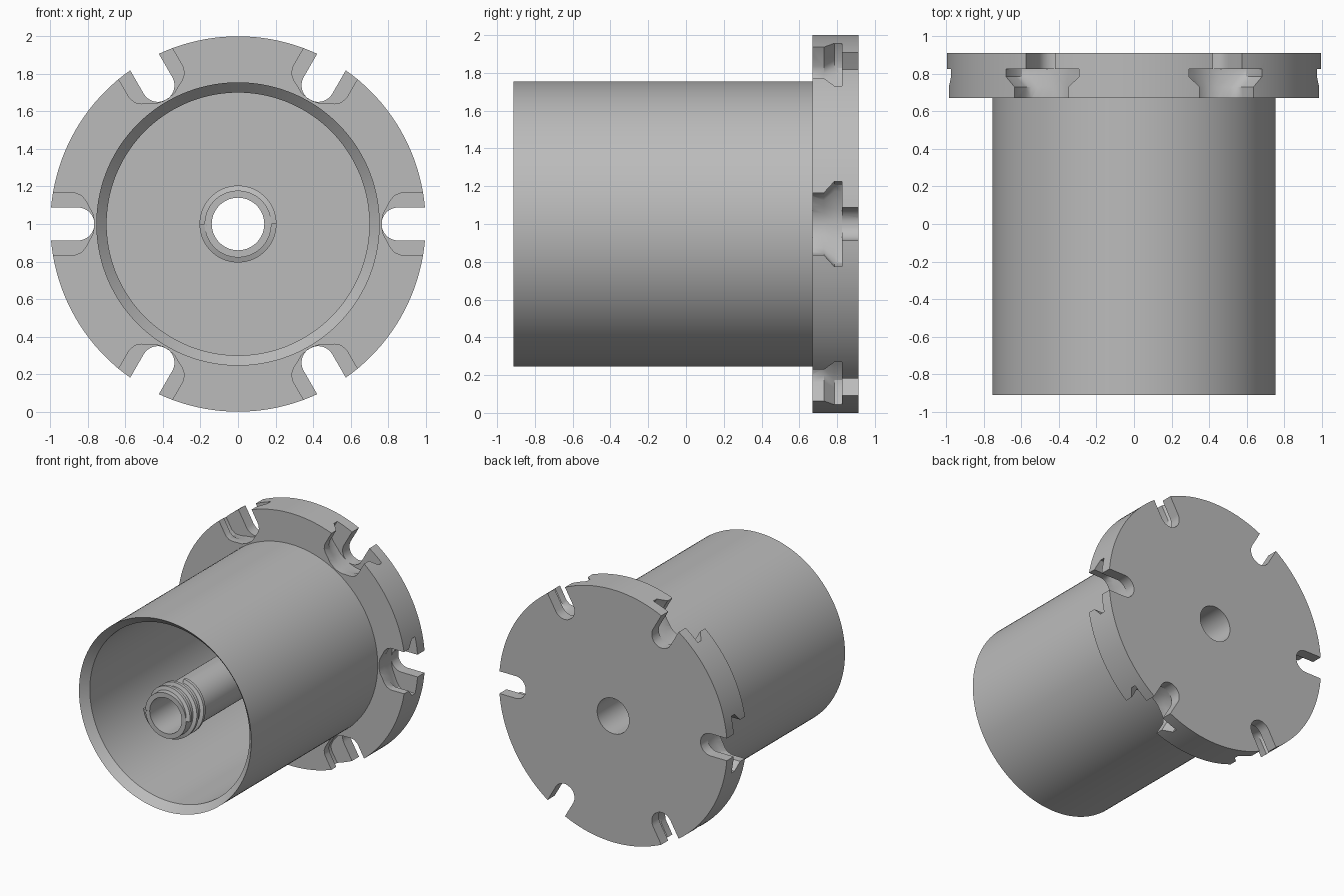
import bpy
import bmesh
from math import cos, sin, pi, radians

cube = bpy.data.objects.get("Cube")
if cube:
    bpy.data.objects.remove(cube, do_unlink=True)

AXIS_Z = 1.0
grey = bpy.data.materials.new("plain grey")
grey.use_nodes = True
grey.diffuse_color = (0.5, 0.5, 0.5, 1)
grey.node_tree.nodes["Principled BSDF"].inputs["Base Color"].default_value = (0.5, 0.5, 0.5, 1)


def polar(r, a, y):
    """Point around the part's long axis."""
    return (r * cos(a), y, AXIS_Z + r * sin(a))


def loft(name, rings, closed=False):
    """Skin matching rings of points; cap the ends unless closed."""
    bm = bmesh.new()
    rows = [[bm.verts.new(p) for p in ring] for ring in rings]
    n = len(rows[0])
    pairs = list(zip(rows, rows[1:]))
    if closed:
        pairs.append((rows[-1], rows[0]))
    else:
        bm.faces.new(rows[0])
        bm.faces.new(rows[-1])
    for a, b in pairs:
        for i in range(n):
            j = (i + 1) % n
            bm.faces.new((a[i], a[j], b[j], b[i]))
    bmesh.ops.recalc_face_normals(bm, faces=bm.faces)
    mesh = bpy.data.meshes.new(name)
    bm.to_mesh(mesh)
    bm.free()
    mesh.materials.append(grey)
    obj = bpy.data.objects.new(name, mesh)
    bpy.context.collection.objects.link(obj)
    return obj


def revolve(name, profile, steps=144):
    """Turn a closed (radius, y) profile around the axis."""
    return loft(name, [[polar(r, 2 * pi * k / steps, y) for r, y in profile]
                       for k in range(steps)], closed=True)


def activate(obj):
    bpy.ops.object.select_all(action="DESELECT")
    obj.select_set(True)
    bpy.context.view_layer.objects.active = obj


def smooth(obj):
    activate(obj)
    bpy.ops.object.shade_smooth_by_angle(angle=radians(30))


def cut(obj, cutter):
    cutter.hide_render = True
    mod = obj.modifiers.new("cut", "BOOLEAN")
    mod.operation = "DIFFERENCE"
    mod.solver = "EXACT"
    mod.object = cutter
    activate(obj)
    bpy.ops.object.modifier_apply(modifier=mod.name)
    bpy.data.objects.remove(cutter, do_unlink=True)


def slot_cutter(name, half_outline, layers, angle):
    """Radial slot: (radius, width) outline mirrored, lofted over (y, half width)."""
    outline = half_outline + [(r, -w) for r, w in reversed(half_outline)]
    c, s = cos(angle), sin(angle)
    return loft(name, [[(r * c - w * h * s, y, AXIS_Z + r * s + w * h * c)
                        for r, w in outline] for y, h in layers])


# Flange disc with bore
flange = revolve("flange", [(0.14, 0.67), (1.0, 0.67), (1.0, 0.912), (0.14, 0.912)])

# Six rounded through slots, each with an undercut pocket at the front
round_end = [(1.2, 1.0)] + [(0.853 - 0.088 * sin(t * pi / 16), cos(t * pi / 16)) for t in range(8)]
pocket_end = [(1.2, 1.0), (0.87, 1.0), (0.835, 0.92), (0.812, 0.76),
              (0.795, 0.56), (0.775, 0.35), (0.766, 0.1)]
for k in range(6):
    angle = k * pi / 3
    cut(flange, slot_cutter("slot_cutter", round_end, [(0.5, 0.088), (1.0, 0.088)], angle))
    cut(flange, slot_cutter("pocket_cutter", pocket_end,
                            [(0.5, 0.165), (0.73, 0.165), (0.785, 0.225), (0.825, 0.225)], angle))
smooth(flange)

# Open cup with bevelled mouth
cup = revolve("cup", [(0.755, 0.7), (0.755, -0.912), (0.70, -0.855), (0.70, 0.7)])
smooth(cup)

# Central tube
tube = revolve("central_tube", [(0.14, 0.7), (0.14, -0.905), (0.178, -0.905), (0.178, 0.7)], 72)
smooth(tube)

# Two-start thread at the tube tip
section = [(0.165, -0.026), (0.205, -0.012), (0.205, 0.012), (0.165, 0.026)]
pitch, turns, steps = 0.17, 1.25, 80
for start, name in ((0, "thread_a"), (pi, "thread_b")):
    rings = []
    for k in range(steps + 1):
        t = turns * k / steps
        rings.append([polar(r, start + 2 * pi * t, -0.882 + pitch * t + d) for r, d in section])
    smooth(loft(name, rings))
